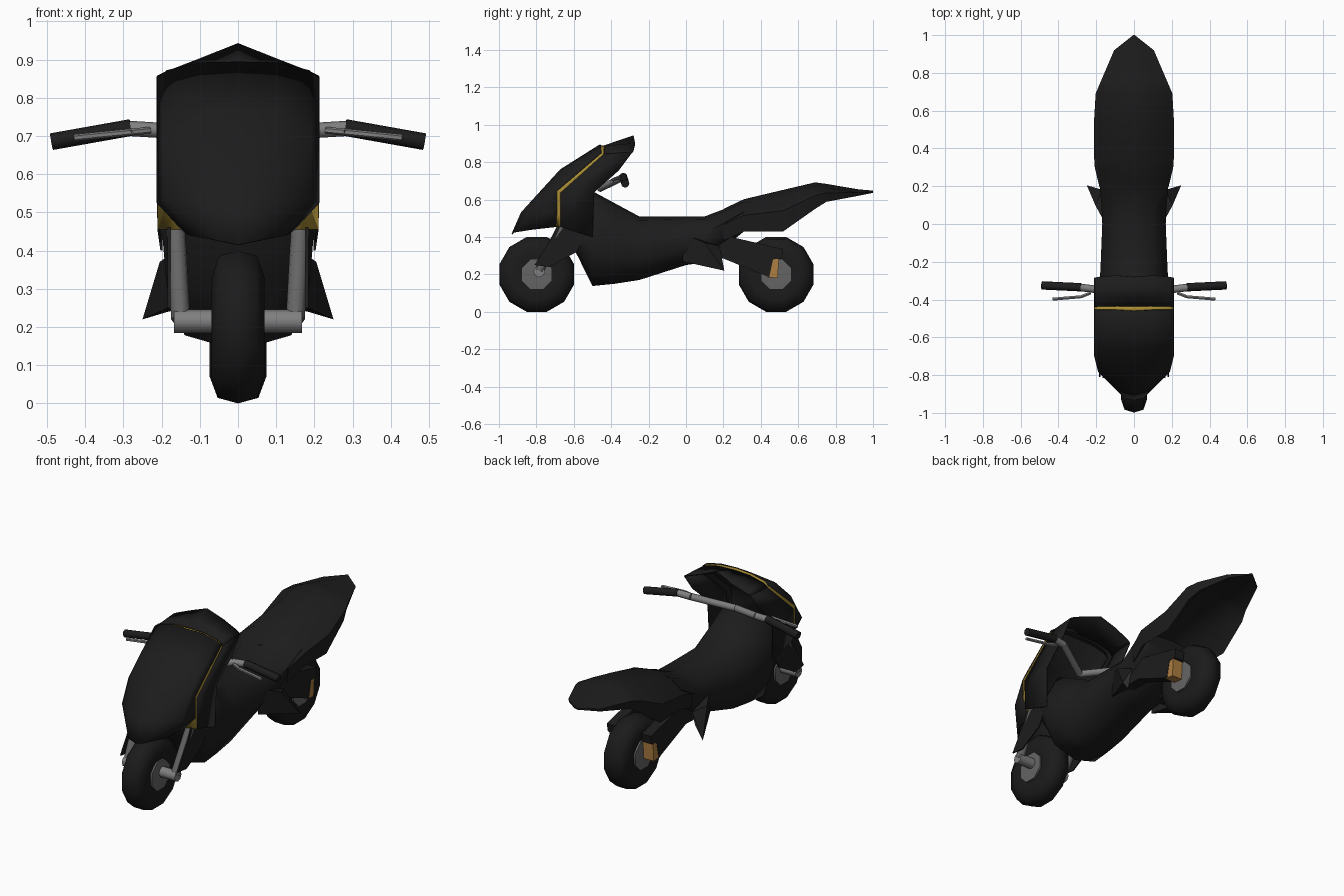
import bpy, bmesh, math
from mathutils import Vector, Matrix

if "Cube" in bpy.data.objects:
    bpy.data.objects.remove(bpy.data.objects["Cube"])


def mat(name, r, g, b):
    m = bpy.data.materials.new(name)
    m.diffuse_color = (r, g, b, 1)
    m.use_nodes = True
    m.node_tree.nodes["Principled BSDF"].inputs["Base Color"].default_value = m.diffuse_color
    return m


BLACK = mat("matte black", .012, .012, .012)
TYRE = mat("tyre rubber", .011, .011, .011)
STEEL = mat("steel grey", .22, .215, .218)
HUB = mat("hub grey", .13, .128, .13)
GOLD = mat("gold trim", .40, .27, .035)
COPPER = mat("copper brake", .42, .21, .055)


def finish(name, bm, mats, mirror=False, thick=0, angle=55):
    bmesh.ops.recalc_face_normals(bm, faces=bm.faces)
    me = bpy.data.meshes.new(name)
    bm.to_mesh(me)
    bm.free()
    for m in mats:
        me.materials.append(m)
    for p in me.polygons:
        p.use_smooth = True
    me.set_sharp_from_angle(angle=math.radians(angle))
    ob = bpy.data.objects.new(name, me)
    bpy.context.collection.objects.link(ob)
    if mirror:
        ob.modifiers.new("mirror", 'MIRROR').use_axis[0] = True
    if thick:
        s = ob.modifiers.new("thickness", 'SOLIDIFY')
        s.thickness, s.offset = thick, 0
    return ob


def grid(name, rows, m, thick=.006):
    # open mirrored shell from rows of points
    bm = bmesh.new()
    vs = [[bm.verts.new(p) for p in r] for r in rows]
    for a, b in zip(vs, vs[1:]):
        for i in range(len(a) - 1):
            bm.faces.new((a[i], a[i + 1], b[i + 1], b[i]))
    return finish(name, bm, [m], True, thick)


def loft(name, sections, m):
    # each section: y and half outline from top centre to bottom centre
    bm = bmesh.new()
    rings = []
    for y, half in sections:
        pts = half + [(-x, z) for x, z in half[-2:0:-1]]
        rings.append([bm.verts.new((x, y, z)) for x, z in pts])
    n = len(rings[0])
    for a, b in zip(rings, rings[1:]):
        for i in range(n):
            j = (i + 1) % n
            bm.faces.new((a[i], a[j], b[j], b[i]))
    bm.faces.new(rings[0])
    bm.faces.new(rings[-1])
    return finish(name, bm, [m])


def tube(name, pts, r, m, sides=8, mirror=True):
    bm = bmesh.new()
    for a, b in zip(pts, pts[1:]):
        a, b = Vector(a), Vector(b)
        d = b - a
        q = d.to_track_quat('Z', 'Y').to_matrix().to_4x4()
        bmesh.ops.create_cone(bm, cap_ends=True, segments=sides, radius1=r, radius2=r,
                              depth=d.length, matrix=Matrix.Translation((a + b) / 2) @ q)
    return finish(name, bm, [m], mirror)


def plate(name, outline, x0, x1, m):
    # side outline (y, z) extruded between x0 and x1, on both sides
    bm = bmesh.new()
    f = bm.faces.new([bm.verts.new((x0, y, z)) for y, z in outline])
    ex = bmesh.ops.extrude_face_region(bm, geom=[f])
    for v in ex['geom']:
        if isinstance(v, bmesh.types.BMVert):
            v.co.x = x1
    return finish(name, bm, [m], True, 0, 30)


def revolve(name, cy, profile, sides, m):
    # wheel parts: profile of (x, radius) spun about the axle
    bm = bmesh.new()
    rings = []
    for k in range(sides):
        t = 2 * math.pi * (k + .5) / sides
        rings.append([bm.verts.new((x, cy + r * math.cos(t), .2 + r * math.sin(t)))
                      for x, r in profile])
    n = len(profile)
    for k in range(sides):
        a, b = rings[k], rings[(k + 1) % sides]
        for i in range(n - 1):
            bm.faces.new((a[i], b[i], b[i + 1], a[i + 1]))
    bm.faces.new([r[0] for r in rings])
    bm.faces.new([r[-1] for r in rings])
    return finish(name, bm, [m])


# wheels
for label, cy, w in (("front", -.798, .069), ("rear", .482, .074)):
    half = [(w - .012, .08), (w, .135), (w * .72, .192), (0, .207)]
    revolve(label + "_tyre", cy, half + [(-x, r) for x, r in half[-2::-1]], 12, TYRE)
    revolve(label + "_hub", cy, [(-w, .07), (1e-3 - w, .088), (w - 1e-3, .088), (w, .07)], 8, HUB)

# nose fairing
grid("nose_fairing", [
    [(0, -.93, .415), (.05, -.92, .425), (.125, -.82, .44), (.145, -.695, .455)],
    [(0, -.88, .53), (.10, -.86, .53), (.188, -.78, .535), (.21, -.69, .525)],
    [(0, -.67, .76), (.10, -.665, .755), (.19, -.675, .70), (.21, -.69, .645)],
    [(0, -.46, .892), (.10, -.455, .89), (.185, -.455, .87), (.21, -.452, .85)]], BLACK)

# gold trim band between nose and side panels, with a black liner inside
trim = [
    [(.145, -.695, .455), (.209, -.672, .455)],
    [(.209, -.69, .525), (.209, -.672, .525)],
    [(.209, -.69, .645), (.209, -.672, .635)],
    [(.209, -.455, .845), (.209, -.44, .835)],
    [(.185, -.455, .866), (.187, -.438, .86)],
    [(.10, -.455, .886), (.10, -.437, .882)],
    [(0, -.46, .89), (0, -.437, .886)]]
grid("gold_trim", trim, GOLD, .004)
grid("trim_liner", [[(max(0, x - .007), y + d, z - .008) for (x, y, z), d in zip(r, (-.01, .015))]
                    for r in trim[1:]], BLACK, .003)

# windscreen cowl and fairing side panels
grid("screen_cowl", [
    [(0, -.435, .888), (.10, -.435, .884), (.19, -.436, .862), (.21, -.44, .843)],
    [(0, -.28, .94), (.10, -.272, .90), (.19, -.28, .865), (.21, -.285, .855)]], BLACK)
grid("fairing_side", [
    [(.208, -.672, .455), (.20, -.50, .40)],
    [(.21, -.672, .635), (.205, -.49, .64)],
    [(.21, -.56, .735), (.21, -.36, .755)],
    [(.21, -.44, .843), (.21, -.285, .855)]], BLACK)


def body_half(zb, zt, w):
    h = zt - zb
    return [(0, zt), (.6 * w, zt - .06 * h), (w, zt - .36 * h),
            (w * .93, zb + .32 * h), (.7 * w, zb + .08 * h), (0, zb)]


# main body
loft("main_body", [(y, body_half(zb, zt, w)) for y, zb, zt, w in (
    (-.67, .44, .54, .16), (-.58, .30, .58, .19), (-.50, .138, .645, .20),
    (-.38, .15, .58, .19), (-.25, .17, .51, .178), (0, .25, .51, .168),
    (.10, .265, .51, .172), (.20, .34, .548, .182), (.31, .43, .595, .19))], BLACK)

# arched seat and tail
loft("seat_tail", [(y, [(0, zt), (.55 * w, zt - .02 * min(1, w * 8)),
                        (w, zb + (zt - zb) * .5), (.93 * w, zb),
                        (.6 * w, zi), (0, zi + .01)])
                   for y, zb, zi, zt, w in (
    (.20, .38, .46, .55, .184), (.31, .43, .52, .602, .21), (.52, .43, .57, .652, .213),
    (.69, .55, .615, .692, .203), (.75, .588, .62, .684, .178),
    (.92, .62, .63, .655, .105), (1.0, .636, .637, .648, .004))], BLACK)

# front fork, axle bar and covers
tube("fork_legs", [(.165, -.64, .50), (.15, -.785, .22)], .025, HUB)
tube("front_axle_bar", [(-.168, -.785, .215), (.168, -.785, .215)], .031, STEEL, 8, False)
plate("fork_cover", [(-.69, .46), (-.52, .43), (-.585, .32), (-.73, .24), (-.81, .25),
                     (-.715, .40)], .177, .184, BLACK)

# handlebar, grips and levers
tube("handlebar", [(0, -.46, .66), (.21, -.345, .715), (.29, -.335, .72)], .02, STEEL)
tube("grips", [(.28, -.335, .722), (.488, -.325, .685)], .022, BLACK)
tube("levers", [(.23, -.365, .715), (.28, -.385, .71), (.43, -.398, .695)], .009, STEEL, 6)

# swingarm and rear brake
plate("swingarm", [(.08, .37), (.2, .41), (.52, .335), (.51, .285), (.465, .28),
                   (.445, .185), (.2, .285), (.08, .28)], .08, .14, BLACK)
plate("rear_brake", [(.43, .185), (.49, .18), (.497, .285), (.44, .29)], .06, .138, COPPER)

# side fins, grey on the rear faces
bm = bmesh.new()
for p in ((.14, -.02, .42), (.14, -.02, .27), (.205, .1, .37), (.25, .205, .22),
          (.165, .18, .35), (.15, .13, .25)):
    bm.verts.new(p)
bmesh.ops.convex_hull(bm, input=bm.verts)
bmesh.ops.recalc_face_normals(bm, faces=bm.faces)
for f in bm.faces:
    f.material_index = 1 if f.normal.y > .65 else 0
finish("side_fins", bm, [BLACK, HUB], True, 0, 20)
